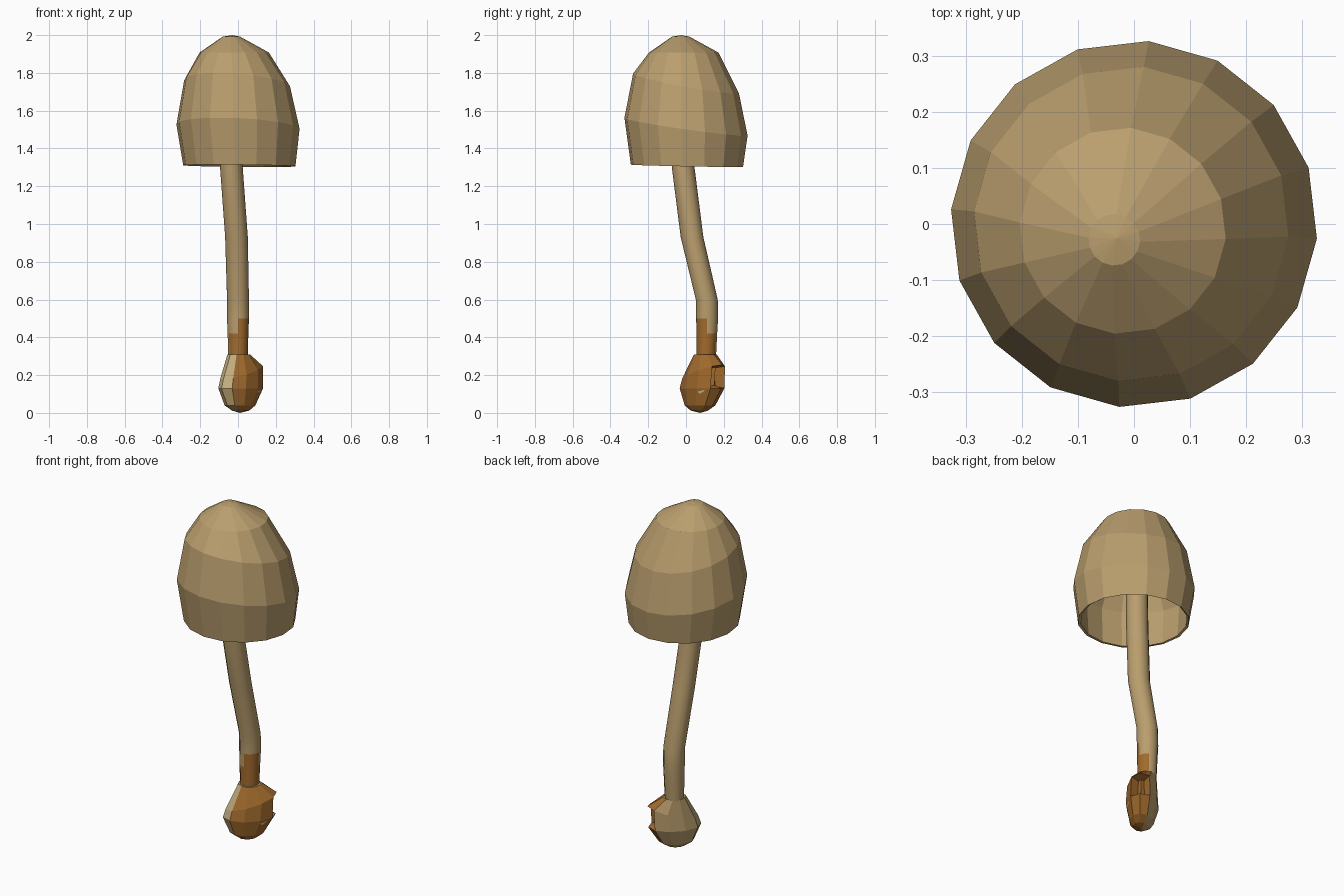
import bpy, bmesh, math
from mathutils import Vector

if "Cube" in bpy.data.objects:
    bpy.data.objects.remove(bpy.data.objects["Cube"])


def material(name, rgb):
    m = bpy.data.materials.new(name)
    m.diffuse_color = (*rgb, 1)
    m.use_nodes = True
    m.node_tree.nodes["Principled BSDF"].inputs["Base Color"].default_value = m.diffuse_color
    return m


TAN = material("tan", (0.49, 0.342, 0.156))
OCHRE = material("bruised ochre", (0.36, 0.145, 0.026))
PALE = material("pale tan", (0.54, 0.42, 0.22))


def ring(bm, n, cx, cy, z, rx, ry, tx=0, ty=0, turn=0, start=0):
    """Elliptical ring; tx and ty tilt its height along x and y."""
    out = []
    c, s = math.cos(turn), math.sin(turn)
    for i in range(n):
        a = start + 2 * math.pi * i / n
        p, q = rx * math.cos(a), ry * math.sin(a)
        x, y = p * c - q * s, p * s + q * c
        out.append(bm.verts.new((cx + x, cy + y, z + tx * x + ty * y)))
    return out


def loft(bm, rings):
    for a, b in zip(rings, rings[1:]):
        n = len(a)
        for i in range(n):
            j = (i + 1) % n
            bm.faces.new((a[i], a[j], b[j], b[i]))


def fan(bm, r, tip):
    t = bm.verts.new(tip)
    for i in range(len(r)):
        bm.faces.new((r[i], r[(i + 1) % len(r)], t))


def finish(bm, name, mats, smooth=False):
    bmesh.ops.recalc_face_normals(bm, faces=bm.faces)
    me = bpy.data.meshes.new(name)
    bm.to_mesh(me)
    bm.free()
    for m in mats:
        me.materials.append(m)
    ob = bpy.data.objects.new(name, me)
    bpy.context.collection.objects.link(ob)
    if smooth:
        bpy.ops.object.select_all(action='DESELECT')
        ob.select_set(True)
        bpy.context.view_layer.objects.active = ob
        bpy.ops.object.shade_smooth_by_angle(angle=math.radians(40))
    return ob


# Cap: hollow bell, from the inner crown down to the rim and up to the tip
bm = bmesh.new()
cap = [(-0.03, -0.02, 1.80, 0.06, 0, 0),
       (-0.015, -0.01, 1.72, 0.20, -0.04, -0.1),
       (0, 0, 1.50, 0.295, -0.04, -0.1),
       (0.005, 0.005, 1.315, 0.285, 0, 0),
       (0.007, 0.005, 1.308, 0.298, -0.01, -0.02),
       (0, 0, 1.515, 0.327, -0.045, -0.14),
       (-0.005, 0, 1.745, 0.281, -0.07, -0.18),
       (-0.02, -0.012, 1.908, 0.184, 0, 0),
       (-0.035, -0.028, 1.992, 0.046, 0, 0)]
rings = [ring(bm, 16, x, y, z, r, r, tx, ty, start=-0.08)
         for x, y, z, r, tx, ty in cap]
loft(bm, rings)
fan(bm, rings[0], (-0.03, -0.02, 1.81))
fan(bm, rings[-1], (-0.03, -0.025, 2.0))
finish(bm, "cap", [TAN])

# Stem: bent tube, bruised low down on its front right side
bm = bmesh.new()
stem = [(0.0, 0.10, 0.20, 0.05), (0.0, 0.108, 0.32, 0.052),
        (0.0, 0.110, 0.42, 0.055), (0.0, 0.112, 0.50, 0.058),
        (0.0, 0.110, 0.60, 0.058), (-0.008, 0.032, 0.93, 0.06),
        (-0.035, -0.015, 1.30, 0.06), (-0.045, -0.035, 1.82, 0.06)]
rings = [ring(bm, 12, x, y, z, r, r) for x, y, z, r in stem]
loft(bm, rings)
bm.faces.new(rings[0])
bm.faces.new(rings[-1])
for f in bm.faces:
    c = f.calc_center_median()
    d = (c.x - (c.y - 0.11)) / 0.058
    if c.z < 0.5 and d > (0.7 if c.z > 0.42 else 0.0):
        f.material_index = 1
finish(bm, "stem", [TAN, OCHRE], True)

# Bulb: flattened along one diagonal, with a hollow on its back right end
bm = bmesh.new()
K = math.sqrt(0.5)
bulb = [(0.06, 0.04, 0.012, 0.05, 0.04, 0),
        (0.06, 0.045, 0.04, 0.095, 0.065, 0),
        (0.07, 0.05, 0.13, 0.143, 0.088, 0),
        (0.08, 0.052, 0.215, 0.138, 0.082, 0.2),
        (0.075, 0.07, 0.31, 0.062, 0.058, 0)]
rings = [ring(bm, 10, (u - v) * K, (u + v) * K, z, ru, rv, t, t, math.pi / 4)
         for u, v, z, ru, rv, t in bulb]
loft(bm, rings)
fan(bm, rings[0], (0.01, 0.075, 0.0))
bm.faces.new(rings[-1])
bmesh.ops.recalc_face_normals(bm, faces=bm.faces)
side = Vector((0.9, -0.45, 0))
along = Vector((K, K, 0))
hollow = []
for f in bm.faces:
    o = f.calc_center_median() - Vector((0.02, 0.088, 0))
    if o.dot(side) > -0.005:
        f.material_index = 1
    elif o.y < -0.02 and 0.13 < o.z < 0.25:
        f.material_index = 2
    if o.dot(along) > 0.115 and 0.06 < o.z < 0.25:
        hollow.append(f)
        f.material_index = 1
bmesh.ops.inset_region(bm, faces=hollow, thickness=0.015, depth=-0.05)
finish(bm, "bulb", [TAN, OCHRE, PALE])

# Small pale spot on the right side of the bulb
bm = bmesh.new()
n = Vector((0.9, -0.4, -0.05)).normalized()
spot = bmesh.ops.create_circle(bm, cap_ends=True, segments=6, radius=0.028)
bmesh.ops.rotate(bm, verts=bm.verts, matrix=n.to_track_quat('Z', 'Y').to_matrix())
bmesh.ops.translate(bm, verts=bm.verts, vec=(0.108, 0.075, 0.13))
finish(bm, "bulb_spot", [PALE])
